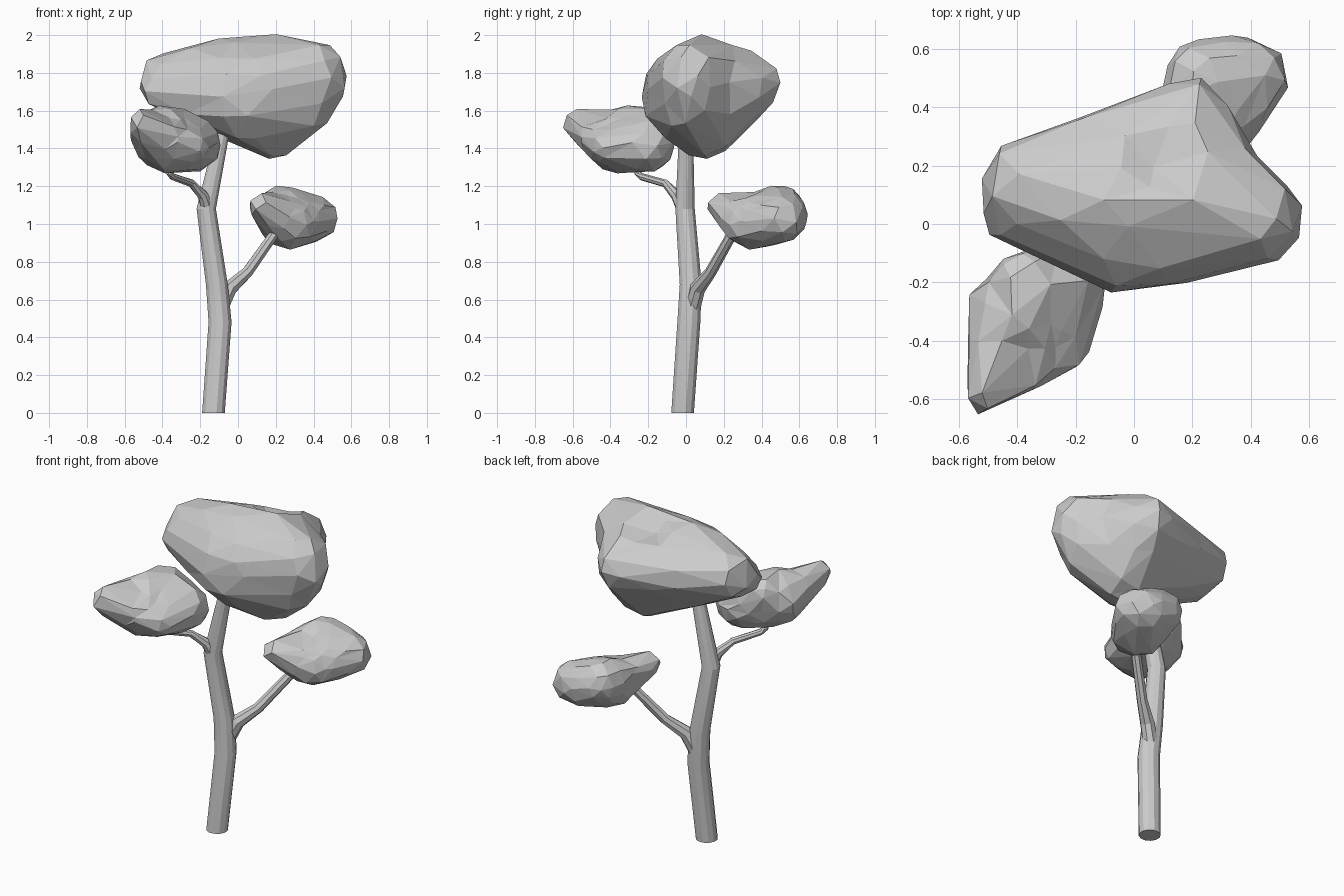
import bpy, bmesh, math, random
from mathutils import Vector
from mathutils.bvhtree import BVHTree

if "Cube" in bpy.data.objects:
    bpy.data.objects.remove(bpy.data.objects["Cube"])

random.seed(4)


def add_object(name, bm):
    bmesh.ops.recalc_face_normals(bm, faces=bm.faces[:])
    mesh = bpy.data.meshes.new(name)
    bm.to_mesh(mesh)
    bm.free()
    obj = bpy.data.objects.new(name, mesh)
    bpy.context.collection.objects.link(obj)
    return obj


def limb(name, path, sides=8, level=False):
    """Tapered tube through (x, y, z, radius) points."""
    bm = bmesh.new()
    pts = [Vector(p[:3]) for p in path]
    rings = []
    for i, p in enumerate(pts):
        axis = (pts[min(i + 1, len(pts) - 1)] - pts[max(i - 1, 0)]).normalized()
        if level:
            axis = Vector((0, 0, 1))
        u = Vector((0, 1, 0)).cross(axis).normalized()
        v = axis.cross(u)
        ring = []
        for k in range(sides):
            a = 2 * math.pi * (k + 0.5) / sides
            ring.append(bm.verts.new(p + path[i][3] * (u * math.cos(a) + v * math.sin(a))))
        rings.append(ring)
    for a, b in zip(rings, rings[1:]):
        for k in range(sides):
            n = (k + 1) % sides
            bm.faces.new((a[k], a[n], b[n], b[k]))
    bm.faces.new(rings[0])
    bm.faces.new(rings[-1])
    return add_object(name, bm)


def foliage(name, center, stretch, lobes, dents, jitter, ratio=0.11):
    """Faceted clump: an icosphere wrapped over the hull of several ellipsoid
    lobes, with soft dents (x, y, z, radius, depth) pressed in."""
    hull = bmesh.new()
    for x, y, z, rx, ry, rz in lobes:
        made = bmesh.ops.create_icosphere(hull, subdivisions=2, radius=1)
        for v in made["verts"]:
            v.co = Vector((x + v.co.x * rx, y + v.co.y * ry, z + v.co.z * rz))
    res = bmesh.ops.convex_hull(hull, input=hull.verts[:])
    junk = {g for g in res["geom_interior"] + res["geom_unused"]
            if isinstance(g, bmesh.types.BMVert)}
    bmesh.ops.delete(hull, geom=list(junk), context='VERTS')
    tree = BVHTree.FromBMesh(hull)
    hull.free()
    bm = bmesh.new()
    bmesh.ops.create_icosphere(bm, subdivisions=4, radius=1)
    c = Vector(center)
    for v in bm.verts:
        d = Vector((v.co.x * stretch[0], v.co.y * stretch[1], v.co.z * stretch[2])).normalized()
        hit = tree.ray_cast(c + d * 3, -d)[0]
        push = 0.005 + random.uniform(-jitter, jitter)
        for x, y, z, r, depth in dents:
            t = (hit - Vector((x, y, z))).length / r
            push -= depth * max(0, 1 - t * t)
        v.co = hit + d * push
    obj = add_object(name, bm)
    # merge into larger irregular facets
    dec = obj.modifiers.new("facets", 'DECIMATE')
    dec.ratio = ratio
    return obj


# Trunk and the two side branches
trunk = limb("trunk", [(-0.13, -0.018, 0, 0.062), (-0.095, 0.015, 0.48, 0.063),
                       (-0.112, 0.025, 0.68, 0.06), (-0.168, -0.005, 1.08, 0.053),
                       (-0.085, 0.0, 1.47, 0.039), (-0.07, 0.0, 1.54, 0.036)], 12, True)
right = limb("right_branch", [(-0.10, 0.03, 0.54, 0.045), (-0.045, 0.062, 0.66, 0.042),
                              (0.05, 0.13, 0.745, 0.031), (0.18, 0.235, 0.93, 0.028),
                              (0.22, 0.28, 0.98, 0.024)])
left = limb("left_branch", [(-0.155, -0.01, 1.06, 0.035), (-0.185, -0.05, 1.15, 0.03),
                            (-0.245, -0.11, 1.215, 0.021), (-0.345, -0.235, 1.25, 0.019),
                            (-0.362, -0.255, 1.27, 0.019), (-0.36, -0.27, 1.34, 0.018)])

# Foliage clumps
foliage("top_foliage", (0.03, 0.1, 1.72), (0.54, 0.3, 0.3), [
    (-0.36, 0.13, 1.76, 0.165, 0.165, 0.15),
    (-0.43, 0.02, 1.71, 0.07, 0.08, 0.10),
    (-0.17, 0.08, 1.81, 0.15, 0.15, 0.16),
    (0.41, 0.02, 1.77, 0.165, 0.165, 0.195),
    (0.34, 0.03, 1.61, 0.15, 0.15, 0.14),
    (0.18, 0.10, 1.53, 0.18, 0.19, 0.18),
    (-0.01, -0.07, 1.68, 0.19, 0.17, 0.22),
    (0.21, 0.415, 1.74, 0.07, 0.09, 0.11),
    (0.20, 0.31, 1.88, 0.05, 0.05, 0.05),
    (0.21, 0.08, 1.85, 0.18, 0.14, 0.15),
], [
    (0.10, 0.24, 1.95, 0.13, 0.05),
    (0.42, 0.24, 1.75, 0.16, 0.025),
], 0.004)
foliage("left_foliage", (-0.34, -0.34, 1.45), (0.22, 0.28, 0.18), [
    (-0.515, -0.575, 1.53, 0.055, 0.07, 0.08),
    (-0.37, -0.35, 1.42, 0.165, 0.18, 0.148),
    (-0.25, -0.20, 1.42, 0.16, 0.14, 0.145),
    (-0.48, -0.29, 1.46, 0.085, 0.10, 0.10),
    (-0.36, -0.21, 1.53, 0.12, 0.12, 0.095),
    (-0.22, -0.43, 1.41, 0.06, 0.065, 0.07),
], [
    (-0.42, -0.47, 1.62, 0.12, 0.03),
], 0.005)
foliage("right_foliage", (0.28, 0.4, 1.04), (0.22, 0.26, 0.17), [
    (0.13, 0.19, 1.09, 0.07, 0.08, 0.07),
    (0.27, 0.36, 1.00, 0.15, 0.16, 0.133),
    (0.37, 0.50, 1.03, 0.16, 0.14, 0.128),
    (0.23, 0.50, 1.08, 0.12, 0.13, 0.125),
], [
    (0.20, 0.32, 1.17, 0.12, 0.025),
    (0.11, 0.36, 1.05, 0.09, 0.02),
], 0.004)

# Soft bark with crisp bends
for obj in (trunk, right, left):
    obj.select_set(True)
bpy.context.view_layer.objects.active = trunk
bpy.ops.object.shade_smooth_by_angle(angle=math.radians(15))
